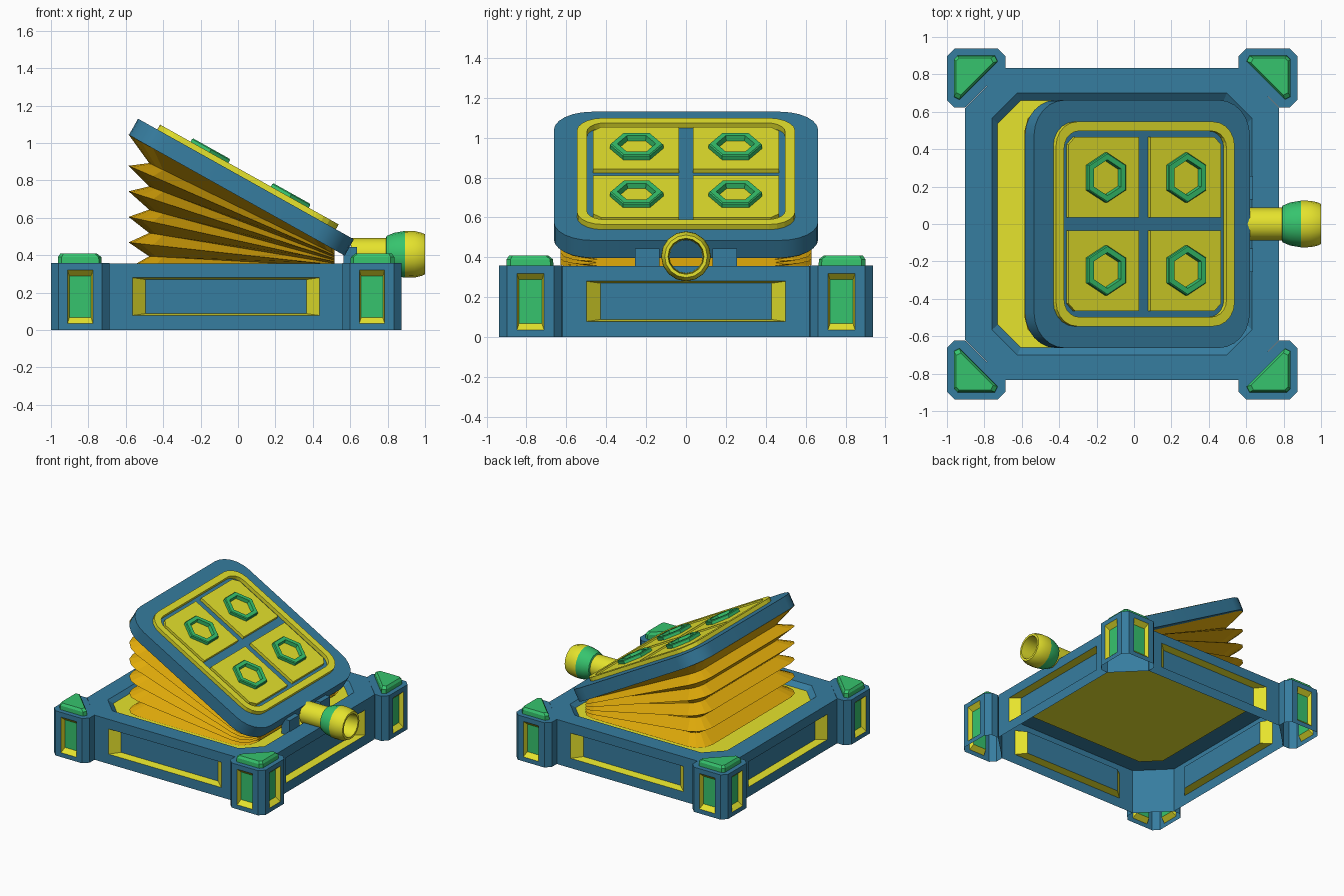
import bpy, bmesh, math
from mathutils import Matrix, Vector

if "Cube" in bpy.data.objects:
    bpy.data.objects.remove(bpy.data.objects["Cube"])

BLUE, YELLOW, GREEN, ORANGE = range(4)
MATS = []
for mat_name, col in (("steel_blue", (0.037, 0.205, 0.35)), ("yellow", (0.79, 0.77, 0.026)),
                      ("green", (0.037, 0.55, 0.155)), ("orange", (0.76, 0.41, 0.003))):
    m = bpy.data.materials.new(mat_name)
    m.diffuse_color = (*col, 1)
    m.use_nodes = True
    m.node_tree.nodes["Principled BSDF"].inputs["Base Color"].default_value = m.diffuse_color
    MATS.append(m)


def finish(name, bm, matrix=None, smooth=False, fix_normals=True):
    bmesh.ops.remove_doubles(bm, verts=bm.verts, dist=1e-5)
    if fix_normals:
        bmesh.ops.recalc_face_normals(bm, faces=bm.faces)
    me = bpy.data.meshes.new(name)
    bm.to_mesh(me)
    bm.free()
    for m in MATS:
        me.materials.append(m)
    ob = bpy.data.objects.new(name, me)
    bpy.context.collection.objects.link(ob)
    if matrix:
        ob.matrix_world = matrix
    if smooth:
        bpy.ops.object.select_all(action='DESELECT')
        ob.select_set(True)
        bpy.context.view_layer.objects.active = ob
        bpy.ops.object.shade_smooth_by_angle(angle=math.radians(35))
    return ob


def face(bm, pts, mat):
    bm.faces.new([bm.verts.new(p) for p in pts]).material_index = mat


def loft(bm, rings, mat, caps=True, closed=False):
    """Skin between rings of points; mat may be a list, one per band."""
    bands = list(zip(rings, rings[1:] + rings[:1])) if closed else list(zip(rings, rings[1:]))
    for k, (a, b) in enumerate(bands):
        mk = mat[k] if isinstance(mat, list) else mat
        for i in range(len(a)):
            j = (i + 1) % len(a)
            face(bm, (a[i], a[j], b[j], b[i]), mk)
    if caps and not closed:
        face(bm, rings[0][::-1], mat)
        face(bm, rings[-1], mat)


def round_rect(cx, cy, hx, hy, r, seg):
    """Counter-clockwise outline; seg=1 gives chamfered corners."""
    pts = []
    for k, (sx, sy) in enumerate(((1, 1), (-1, 1), (-1, -1), (1, -1))):
        for i in range(seg + 1):
            a = math.pi / 2 * (k + i / seg)
            pts.append((cx + sx * (hx - r) + r * math.cos(a), cy + sy * (hy - r) + r * math.sin(a)))
    return pts


def at(ring, z):
    return [(x, y, z) for x, y in ring]


def walls(bm, ring, z0, z1, has_panel, hw, pz, depth, slope, inner_mat):
    """Vertical walls of an outline, with sunken panels where has_panel(normal)."""
    for i, p in enumerate(ring):
        q = ring[(i + 1) % len(ring)]
        p, q = Vector((*p, 0)), Vector((*q, 0))
        u = (q - p).normalized()
        n = Vector((u.y, -u.x, 0))
        mid, half = (p + q) / 2, (q - p).length / 2

        def rect(w, a, b, d):
            return [mid + u * s * w - n * d + Vector((0, 0, z))
                    for s, z in ((-1, a), (1, a), (1, b), (-1, b))]
        outer = rect(half, z0, z1, 0)
        if not has_panel(n):
            face(bm, outer, BLUE)
            continue
        deep = rect(hw - slope[0], pz[0] + slope[1], pz[1] - slope[1], depth)
        loft(bm, [outer, rect(hw, *pz, 0), deep], [BLUE, YELLOW], caps=False)
        face(bm, deep, inner_mat)


CX, TOP = -0.0635, 0.357

# Base frame: open-bottomed chamfered shell, sunken panel on each side, bevelled opening
bm = bmesh.new()
outer = round_rect(CX, 0, 0.84, 0.835, 0.215, 1)
walls(bm, outer, 0, TOP, lambda n: max(abs(n.x), abs(n.y)) > 0.99, 0.50, (0.078, 0.28), 0.06,
      (0.07, 0.01), BLUE)
rim = round_rect(CX, 0, 0.695, 0.70, 0.135, 1)
lip = round_rect(CX, 0, 0.665, 0.66, 0.122, 1)
loft(bm, [at(outer, TOP), at(rim, TOP), at(lip, 0.325)], BLUE, caps=False)
face(bm, at(lip, 0.325), YELLOW)   # floor
finish("base_frame", bm, fix_normals=False)

# Corner posts with panels on their outer faces, and triangular caps
for sx in (-1, 1):
    for sy in (-1, 1):
        px, py = CX + sx * 0.78, sy * 0.78
        tag = ("left" if sx < 0 else "right") + ("_front" if sy < 0 else "_back")
        bm = bmesh.new()
        h, c = 0.157, 0.04
        # outer corner chamfered, inner corner cut where the frame's own chamfer runs
        ring = [(h, -h + c), (h, h - c), (h - c, h), (-h + c, h), (-h, h - c), (-h, 0.055),
                (0.06, -h), (h - c, -h)]
        ring = [(px + sx * x, py + sy * y) for x, y in ring]
        if sx * sy < 0:
            ring.reverse()
        walls(bm, ring, 0, TOP + 0.001,
              lambda n: max(n.x * sx, n.y * sy) > 0.99, 0.068, (0.035, 0.32), 0.035, (0.01, 0.032), GREEN)
        face(bm, at(ring, TOP + 0.001), BLUE)
        finish("corner_post_" + tag, bm, fix_normals=False)

        bm = bmesh.new()
        tri = [(0.12, 0.10), (0.10, 0.12), (-0.10, 0.12), (-0.115, 0.09), (0.09, -0.115), (0.12, -0.10)]

        def tri_ring(s, z):
            return [(px + sx * (0.04 + (x - 0.04) * s), py + sy * (0.04 + (y - 0.04) * s), z)
                    for x, y in tri]
        loft(bm, [tri_ring(1, TOP), tri_ring(0.99, 0.39), tri_ring(0.84, 0.408)], GREEN)
        finish("corner_cap_" + tag, bm)

# Folded bellows: rings alternate wide and narrow, fanning up to the lid
bm = bmesh.new()
rings = []
for i in range(11):
    inset = 0.0 if i % 2 == 0 else 0.11
    outline = round_rect(-0.035 + inset / 2, 0, 0.55 - inset / 2, 0.63 - inset, 0.13 - inset * 0.5, 3)
    lift = 0.03 if i == 10 else 0
    rings.append([(x, y, 0.332 + (1.015 - 0.545 * (x + 0.585) - 0.332) * i / 10 + lift)
                  for x, y in outline])
loft(bm, rings, ORANGE)
finish("bellows", bm)

# Tilted lid and its raised details, modelled flat then tilted together
TILT = Matrix.Translation((0.0425, 0, 0.8075)) @ Matrix.Rotation(math.radians(29.2), 4, 'Y')
bm = bmesh.new()
slab = round_rect(0, 0, 0.661, 0.663, 0.19, 6)
loft(bm, [at(slab, -0.10), at(slab, 0)], BLUE)
finish("lid", bm, TILT, smooth=True)

bm = bmesh.new()
o, i_ = round_rect(0.004, 0, 0.547, 0.547, 0.13, 5), round_rect(0.004, 0, 0.497, 0.497, 0.09, 5)
loft(bm, [at(o, -0.005), at(o, 0.03), at(i_, 0.03), at(i_, -0.005)], YELLOW, closed=True)
finish("lid_border", bm, TILT)

for sx in (-1, 1):
    for sy in (-1, 1):
        tag = ("upper" if sx < 0 else "lower") + ("_front" if sy < 0 else "_back")
        bm = bmesh.new()
        a, b, c = 0.034, 0.466, 0.04
        pad = [(0.004 + sx * x, sy * y) for x, y in ((a, a), (b, a), (b, b - c), (b - c, b), (a, b))]
        loft(bm, [at(pad, -0.005), at(pad, 0.024)], YELLOW)
        finish("lid_pad_" + tag, bm, TILT)

        bm = bmesh.new()

        def hexagon(r, z):
            return [(0.006 + sx * 0.246 + r * math.sin(k * math.pi / 3),
                     sy * 0.248 + r * math.cos(k * math.pi / 3), z) for k in range(6)]
        loft(bm, [hexagon(0.134, 0.02), hexagon(0.134, 0.046), hexagon(0.128, 0.052),
                  hexagon(0.096, 0.052), hexagon(0.09, 0.02)], GREEN, closed=True)
        finish("hex_ring_" + tag, bm, TILT)

# Hinge blocks either side of the nozzle
for s in (-1, 1):
    bm = bmesh.new()
    blk = [(0.565, s * 0.132), (0.637, s * 0.132), (0.637, s * 0.256), (0.565, s * 0.256)]
    loft(bm, [at(blk, 0.325), at(blk, 0.445)], BLUE)
    finish("hinge_block_" + ("front" if s < 0 else "back"), bm)

# Hollow nozzle, lathed around the x axis, with a green band
bm = bmesh.new()
profile = ((0.605, 0.087), (0.79, 0.087), (0.795, 0.098), (0.835, 0.115), (0.893, 0.125), (0.945, 0.124),
           (0.98, 0.116), (1.0, 0.107), (1.0, 0.09), (0.93, 0.085), (0.605, 0.083))
N = 16
rings = [[(x, r * math.cos(2 * math.pi * k / N), 0.405 + r * math.sin(2 * math.pi * k / N))
          for k in range(N)] for x, r in profile]
band = [YELLOW, GREEN, GREEN, GREEN] + [YELLOW] * 7
loft(bm, rings, band, closed=True)
finish("nozzle", bm, smooth=True)
